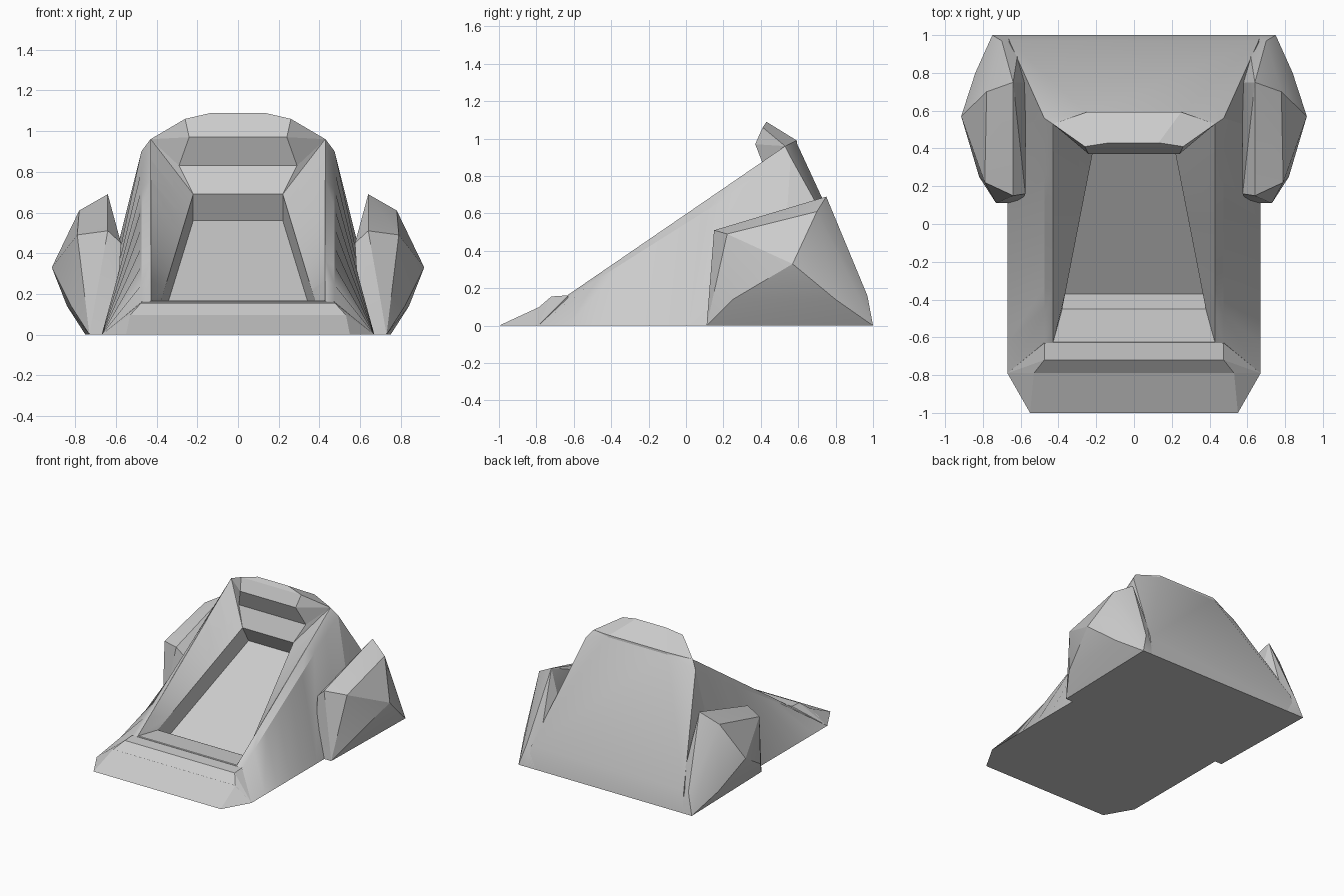
import bpy, bmesh, math
from mathutils import Vector

if "Cube" in bpy.data.objects:
    bpy.data.objects.remove(bpy.data.objects["Cube"])


def finish(name, bm):
    bmesh.ops.recalc_face_normals(bm, faces=bm.faces)
    me = bpy.data.meshes.new(name)
    bm.to_mesh(me)
    bm.free()
    ob = bpy.data.objects.new(name, me)
    bpy.context.collection.objects.link(ob)
    return ob


def faceted(name, pts, sides=(1, -1)):
    """Closed faceted block spanning the points, repeated on each listed side of x."""
    bm = bmesh.new()
    for x, y, z in pts:
        for s in sides:
            bm.verts.new((s * x, y, z))
    res = bmesh.ops.convex_hull(bm, input=bm.verts)
    junk = [g for g in res["geom_interior"] + res["geom_unused"]
            if isinstance(g, bmesh.types.BMVert) and g.is_valid]
    bmesh.ops.delete(bm, geom=list(set(junk)), context='VERTS')
    bmesh.ops.dissolve_limit(bm, angle_limit=math.radians(1),
                             verts=bm.verts, edges=bm.edges)
    return finish(name, bm)


def loft(name, front, back, steps):
    """Mirrored half-section blended from front to back, closed all round."""
    bm = bmesh.new()
    rows = []
    for i in range(steps + 1):
        half = [Vector(a).lerp(Vector(b), i / steps) for a, b in zip(front, back)]
        rows.append([[bm.verts.new((s * p.x, p.y, p.z)) for p in half] for s in (1, -1)])
    last = len(front) - 1
    for a, b in zip(rows, rows[1:]):
        for s in (0, 1):
            for k in range(last):
                bm.faces.new((a[s][k], a[s][k + 1], b[s][k + 1], b[s][k]))
        for k in (0, last):
            bm.faces.new((a[0][k], a[1][k], b[1][k], b[0][k]))
    for r in (rows[0], rows[-1]):
        for k in range(last):
            bm.faces.new((r[0][k], r[0][k + 1], r[1][k + 1], r[1][k]))
    return finish(name, bm)


def activate(ob):
    bpy.ops.object.select_all(action='DESELECT')
    ob.select_set(True)
    bpy.context.view_layer.objects.active = ob


def carve(ob, cutter):
    cutter.hide_render = True
    mod = ob.modifiers.new("carve", 'BOOLEAN')
    mod.operation = 'DIFFERENCE'
    mod.solver = 'EXACT'
    mod.object = cutter
    activate(ob)
    bpy.ops.object.modifier_apply(modifier=mod.name)
    bpy.data.objects.remove(cutter)


# Wedge hull with twisting sides
hull = loft("wedge_hull",
            [(.67, -.79, 0), (.475, -.63, .15), (.43, -.63, .165)],
            [(.67, .50, 0), (.475, .56, .90), (.43, .53, .96)], 8)

# Upper well, then the deeper sunken floor
carve(hull, loft("well_cutter",
                 [(.38, -.45, .16), (.428, -.625, .167), (.428, -.625, 1.3)],
                 [(.22, .37, .69), (.428, .529, .96), (.428, .529, 1.3)], 8))
carve(hull, faceted("floor_cutter", [
    (.38, -.462, .18), (.22, .358, .71), (.38, -.37, .04), (.22, .445, .56)]))

# Sloping back of the hull
tail = faceted("tail", [
    (.67, .50, 0), (.475, .56, .90), (.43, .53, .96), (.67, 1, 0),
    (.66, .97, .16), (.25, .588, .985)])

# Overhanging hood at the top
hood = faceted("hood", [
    (.13, .43, 1.09), (.26, .41, 1.06), (.24, .37, .97), (.43, .53, .96),
    (.29, .425, .83), (.25, .592, .99), (.28, .6, .88)])

# Head panel below the hood
panel = faceted("head_panel", [
    (.22, .37, .69), (.29, .425, .83), (.43, .53, .96), (.25, .55, .7)])

# Front bumper and the raised lip on it
bumper = faceted("bumper", [
    (.55, -1, 0), (.67, -.79, 0), (.53, -.79, .097), (.475, -.63, .1)])
lip = faceted("bumper_lip", [
    (.67, -.79, 0), (.53, -.79, .096), (.475, -.72, .156), (.475, -.63, .162),
    (.5, -.63, 0)])

# Side pods
pod_points = [
    (.60, .11, 0), (.73, .11, 0), (.75, 1, 0), (.60, 1, 0),
    (.575, .16, .45), (.575, .75, .45), (.64, .15, .51), (.64, .75, .69),
    (.79, .22, .49), (.78, .70, .61), (.82, .25, .14), (.915, .57, .33),
    (.84, .80, .14), (.70, .97, .16)]
pods = [faceted(n, pod_points, (s,)) for n, s in (("right_pod", 1), ("left_pod", -1))]

# Soft shading across shallow creases
for ob in [hull, tail] + pods:
    activate(ob)
    bpy.ops.object.shade_smooth_by_angle(angle=math.radians(25))
